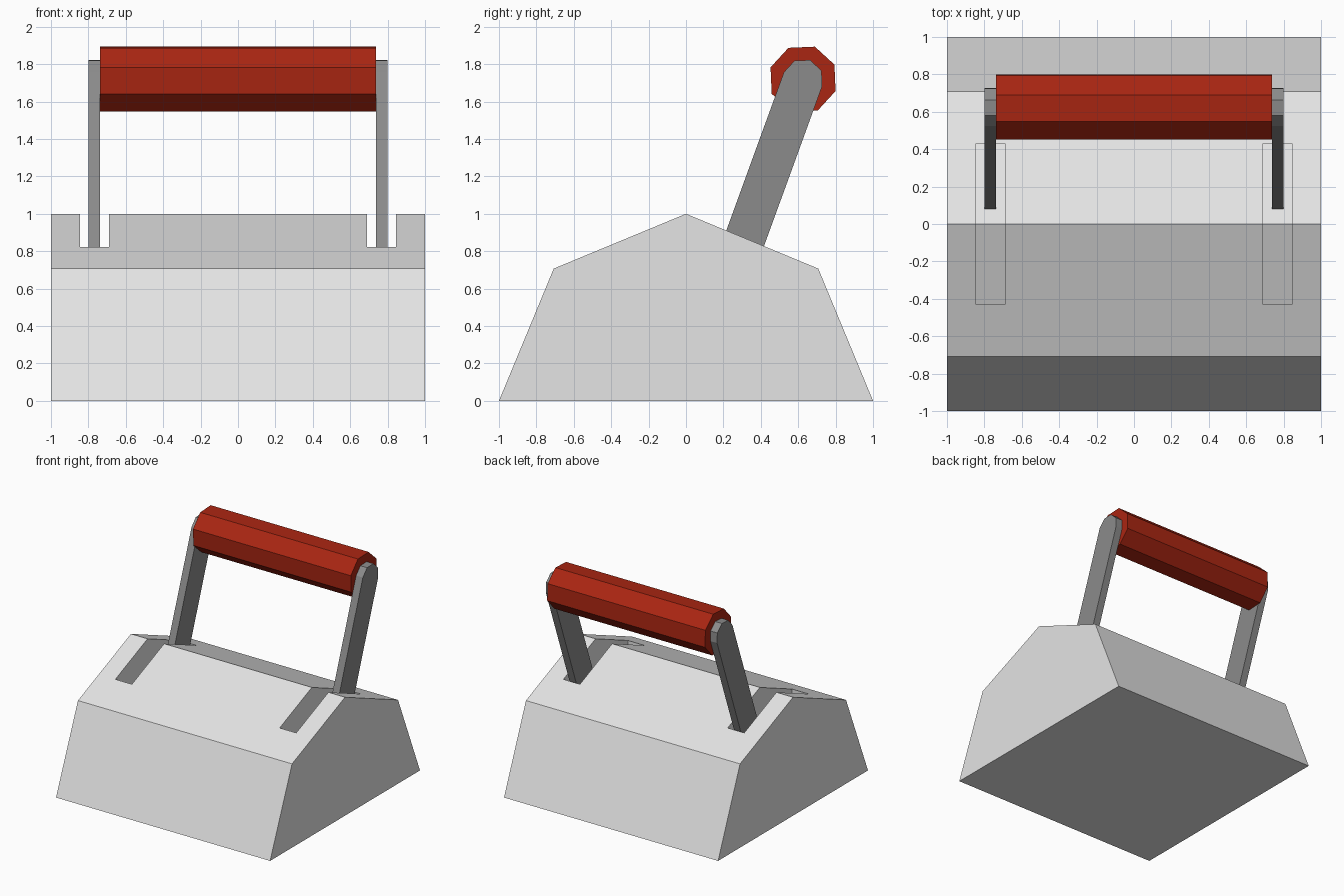
import bpy, bmesh, math

if "Cube" in bpy.data.objects:
    bpy.data.objects.remove(bpy.data.objects["Cube"])

TILT = math.radians(20)      # lever leans toward the back
SLOPE = math.tan(math.radians(22.5))


def material(name, rgb):
    m = bpy.data.materials.new(name)
    m.diffuse_color = (*rgb, 1)
    m.use_nodes = True
    m.node_tree.nodes["Principled BSDF"].inputs["Base Color"].default_value = m.diffuse_color
    return m


def prism(name, profile, x0, x1, mat):
    """Extrude a closed (y, z) profile along x."""
    bm = bmesh.new()
    face = bm.faces.new([bm.verts.new((x0, y, z)) for y, z in profile])
    ext = bmesh.ops.extrude_face_region(bm, geom=[face])
    for v in ext["geom"]:
        if isinstance(v, bmesh.types.BMVert):
            v.co.x = x1
    bmesh.ops.recalc_face_normals(bm, faces=bm.faces)
    me = bpy.data.meshes.new(name)
    bm.to_mesh(me)
    bm.free()
    me.materials.append(mat)
    ob = bpy.data.objects.new(name, me)
    bpy.context.collection.objects.link(ob)
    return ob


def ring(r, degrees, dist=0.0):
    """Points round a centre lying `dist` along the tilted lever axis."""
    cy, cz = dist * math.sin(TILT), dist * math.cos(TILT)
    return [(cy + r * math.cos(math.radians(a)), cz + r * math.sin(math.radians(a)))
            for a in degrees]


stone = material("light grey", (0.78, 0.78, 0.78))
steel = material("mid grey", (0.26, 0.26, 0.26))
red = material("dark red", (0.40, 0.019, 0.006))

# Base: half octagon
base = prism("base", ring(1, range(0, 181, 45)), -1, 1, stone)

# Slots cut into the top, with a floor parallel to the roof
end, peak = 0.43, 0.57
floor = peak - end * SLOPE
slot_profile = [(-end, floor), (0, peak), (end, floor), (end, 1.2), (-end, 1.2)]
for s in (-1, 1):
    cutter = prism("slot_cutter", slot_profile, s * 0.69, s * 0.845, stone)
    cutter.hide_render = True
    mod = base.modifiers.new("slot", "BOOLEAN")
    mod.operation = "DIFFERENCE"
    mod.solver = "EXACT"
    mod.object = cutter
    bpy.context.view_layer.objects.active = base
    bpy.ops.object.modifier_apply(modifier=mod.name)
    bpy.data.objects.remove(cutter)

# Lever arms: tilted bars with a faceted round top
REACH, HALF = 1.83, 0.109
c, n = math.cos(TILT), math.sin(TILT)
foot = 0.50
arm_profile = ring(HALF, range(-20, 161, 45), REACH) + [
    (foot * n - HALF * c, foot * c + HALF * n),
    (foot * n + HALF * c, foot * c - HALF * n)]
for s, side in ((-1, "left"), (1, "right")):
    prism(side + "_arm", arm_profile, s * 0.737, s * 0.80, steel)

# Octagonal grip between the arms
prism("grip", ring(0.185, range(-20, 340, 45), REACH), -0.737, 0.737, red)
